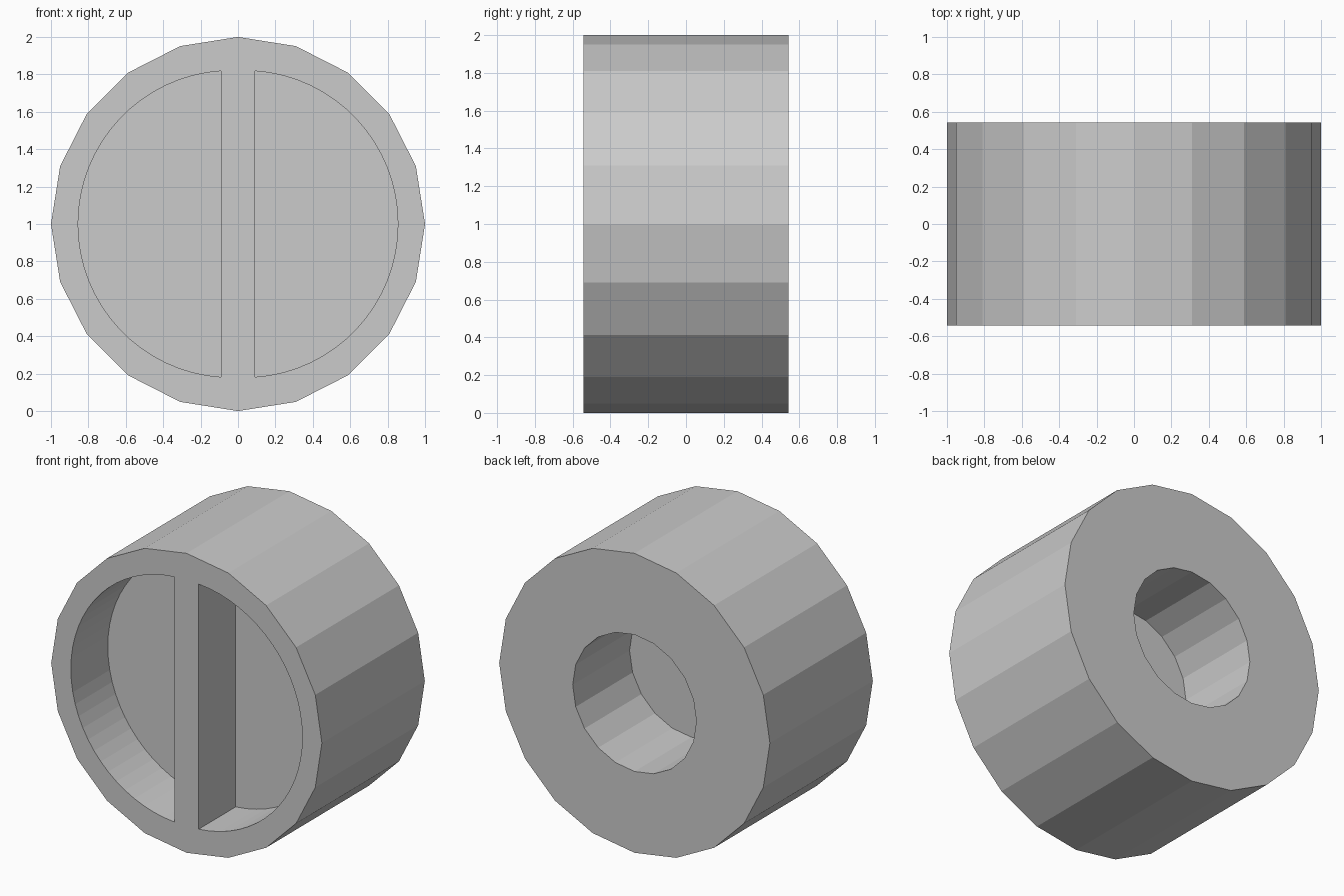
import bpy, bmesh
from math import sin, cos, pi, acos

if "Cube" in bpy.data.objects:
    bpy.data.objects.remove(bpy.data.objects["Cube"])

HALF = 0.543        # half depth along y
CZ = 1.0            # axis height
BAR = 0.09          # half width of the centre bar


def circle(radius, sides):
    return [(radius * sin(2 * pi * i / sides), CZ + radius * cos(2 * pi * i / sides))
            for i in range(sides)]


def prism(name, profile, y0, y1):
    """Extrude an (x, z) outline from y0 to y1."""
    bm = bmesh.new()
    face = bm.faces.new([bm.verts.new((x, y0, z)) for x, z in profile])
    ext = bmesh.ops.extrude_face_region(bm, geom=[face])
    verts = [g for g in ext["geom"] if isinstance(g, bmesh.types.BMVert)]
    bmesh.ops.translate(bm, verts=verts, vec=(0, y1 - y0, 0))
    bmesh.ops.recalc_face_normals(bm, faces=bm.faces)
    mesh = bpy.data.meshes.new(name)
    bm.to_mesh(mesh)
    bm.free()
    obj = bpy.data.objects.new(name, mesh)
    bpy.context.collection.objects.link(obj)
    return obj


# Twenty-sided knob body
body = prism("knob_body", circle(1.0, 20), -HALF, HALF)

# Blind shaft hole in the back
cutters = [prism("shaft_hole_cutter", circle(0.457, 20), HALF - 0.60, HALF + 0.1)]

# Two half-round finger pockets in the front, either side of the bar
R, CX, N = 0.82, 0.035, 32
a = acos((BAR - CX) / R)
for side, name in ((1, "right_pocket_cutter"), (-1, "left_pocket_cutter")):
    arc = [-a + 2 * a * i / N for i in range(N + 1)]
    outline = [(side * (CX + R * cos(t)), CZ + R * sin(t)) for t in arc]
    cutters.append(prism(name, outline, -HALF - 0.1, -HALF + 0.39))

for cutter in cutters:
    cutter.hide_render = True
    cutter.hide_set(True)
    cutter.display_type = 'WIRE'
    mod = body.modifiers.new(cutter.name, 'BOOLEAN')
    mod.operation = 'DIFFERENCE'
    mod.solver = 'EXACT'
    mod.object = cutter
